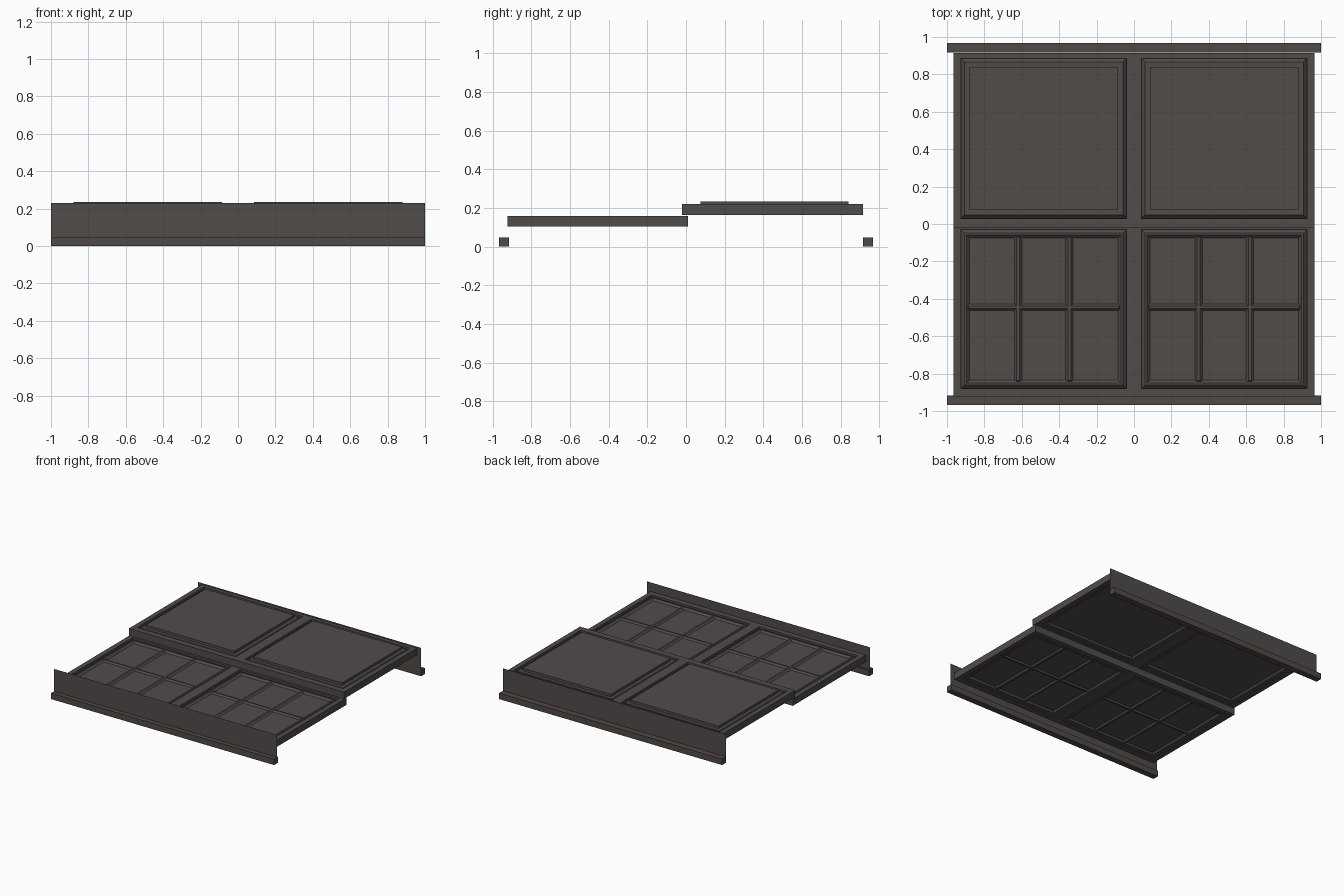
import bpy, bmesh

if "Cube" in bpy.data.objects:
    bpy.data.objects.remove(bpy.data.objects["Cube"])

def material(name, rgb):
    m = bpy.data.materials.new(name)
    m.diffuse_color = (*rgb, 1)
    m.use_nodes = True
    m.node_tree.nodes["Principled BSDF"].inputs["Base Color"].default_value = m.diffuse_color
    return m

DARK = material("dark_grey", (0.080, 0.072, 0.068))
BROWN = material("brown_grey", (0.080, 0.067, 0.063))

def finish(name, bm, mat):
    bmesh.ops.recalc_face_normals(bm, faces=bm.faces)
    me = bpy.data.meshes.new(name)
    bm.to_mesh(me)
    bm.free()
    me.materials.append(mat)
    ob = bpy.data.objects.new(name, me)
    bpy.context.collection.objects.link(ob)
    return ob

def loft(bm, x0, x1, y0, y1, loops):
    """Stack rectangles given as (inset, z) and cap both ends."""
    rings = []
    for d, z in loops:
        rings.append([bm.verts.new(p) for p in (
            (x0 + d, y0 + d, z), (x1 - d, y0 + d, z),
            (x1 - d, y1 - d, z), (x0 + d, y1 - d, z))])
    for a, b in zip(rings, rings[1:]):
        for i in range(4):
            j = (i + 1) % 4
            bm.faces.new((a[i], a[j], b[j], b[i]))
    bm.faces.new(rings[0][::-1])
    bm.faces.new(rings[-1])

def box(bm, x0, x1, y0, y1, z0, z1):
    loft(bm, x0, x1, y0, y1, [(0, z0), (0, z1)])

H = 0.055           # sash thickness
WX = (0.04, 0.925)  # window opening in x, mirrored

def sash_frame(name, y0, y1, wy0, wy1, z):
    bm = bmesh.new()
    box(bm, -0.965, 0.965, y0, wy0, z, z + H)
    box(bm, -0.965, 0.965, wy1, y1, z, z + H)
    for a, b in ((-0.965, -0.925), (-0.04, 0.04), (0.925, 0.965)):
        box(bm, a, b, wy0, wy1, z, z + H)
    finish(name, bm, DARK)

def window_panel(name, side, wy0, wy1, z, top):
    # moulded bead around a pane, front and back
    x0, x1 = sorted((side * WX[0], side * WX[1]))
    under = [(0.045, 0.02), (0.03, 0.006), (0.0, 0.006)]
    bm = bmesh.new()
    loft(bm, x0, x1, wy0, wy1, [(d, z + h) for d, h in under + top])
    finish(name, bm, DARK)
    return x0, x1

BEAD = [(0.0, 0.032), (0.018, 0.05), (0.03, 0.05)]
LOW_Z, UP_Z = 0.105, 0.165
LOW_Y, UP_Y = (-0.88, -0.03), (0.03, 0.885)

# Sash frames
sash_frame("lower_sash_frame", -0.925, 0.01, *LOW_Y, LOW_Z)
sash_frame("upper_sash_frame", -0.02, 0.915, *UP_Y, UP_Z)

for side, tag in ((-1, "left"), (1, "right")):
    # Plain raised panel of the upper sash
    window_panel("upper_panel_" + tag, side, *UP_Y, UP_Z,
                 BEAD + [(0.045, 0.05), (0.045, 0.07), (0.065, 0.07)])
    # Six-light panel of the lower sash with its glazing bars
    x0, x1 = window_panel("lower_panel_" + tag, side, *LOW_Y, LOW_Z,
                          BEAD + [(0.045, 0.036)])
    bm = bmesh.new()
    prof = [(0.012, LOW_Z + 0.008), (0, LOW_Z + 0.02),
            (0, LOW_Z + 0.036), (0.012, LOW_Z + 0.048)]
    for f in (1 / 3, 2 / 3):
        c = x0 + 0.03 + (x1 - x0 - 0.06) * f
        loft(bm, c - 0.02, c + 0.02, LOW_Y[0] + 0.03, LOW_Y[1] - 0.03, prof)
    c = -0.445
    loft(bm, x0 + 0.03, x1 - 0.03, c - 0.018, c + 0.018, prof)
    finish("glazing_bars_" + tag, bm, DARK)

# End bars and thin upright boards
for name, y0, y1, yp in (("front", -0.967, -0.917, -0.929),
                         ("back", 0.917, 0.967, 0.917)):
    bm = bmesh.new()
    box(bm, -1, 1, y0, y1, 0, 0.048)
    finish(name + "_bar", bm, BROWN)
    bm = bmesh.new()
    bm.faces.new([bm.verts.new(p) for p in (
        (-1, yp, 0.048), (1, yp, 0.048), (1, yp, 0.23), (-1, yp, 0.23))])
    finish(name + "_board", bm, DARK)
